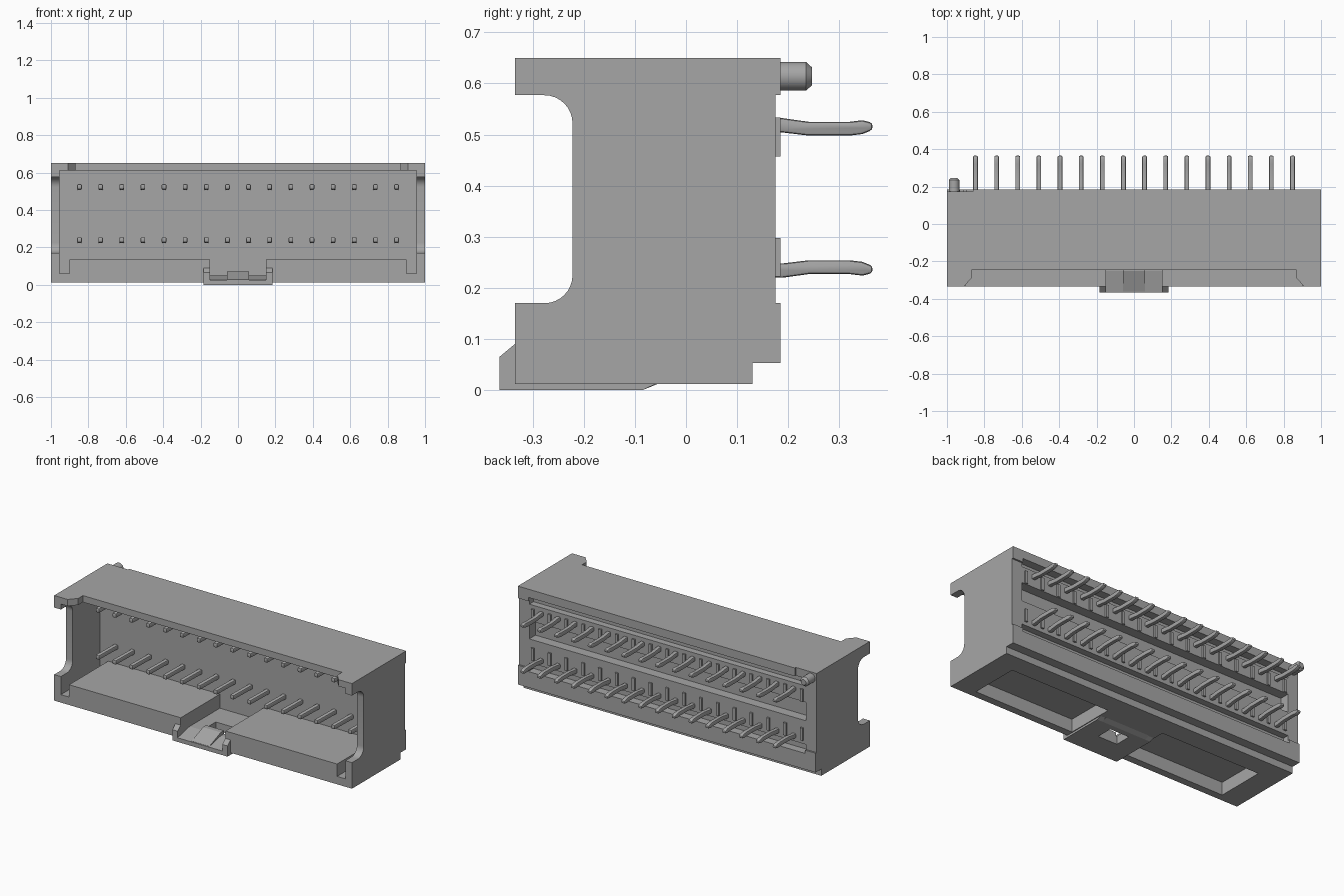
import bpy, bmesh, math
from mathutils import Matrix

if "Cube" in bpy.data.objects:
    bpy.data.objects.remove(bpy.data.objects["Cube"], do_unlink=True)

grey = bpy.data.materials.new("moulded grey")
grey.use_nodes = True
GREY = (0.38, 0.38, 0.38, 1)
grey.diffuse_color = GREY
grey.node_tree.nodes["Principled BSDF"].inputs["Base Color"].default_value = GREY


def finish(name, bm):
    bmesh.ops.recalc_face_normals(bm, faces=bm.faces[:])
    mesh = bpy.data.meshes.new(name)
    bm.to_mesh(mesh)
    bm.free()
    mesh.materials.append(grey)
    obj = bpy.data.objects.new(name, mesh)
    bpy.context.collection.objects.link(obj)
    return obj


def prism(name, points, lo, hi, axis):
    """Extrude a 2D outline along axis: x takes (y, z), y takes (x, z), z takes (x, y)."""
    place = {"x": lambda a, b: (lo, a, b),
             "y": lambda a, b: (a, lo, b),
             "z": lambda a, b: (a, b, lo)}[axis]
    bm = bmesh.new()
    face = bm.faces.new([bm.verts.new(place(a, b)) for a, b in points])
    out = bmesh.ops.extrude_face_region(bm, geom=[face])
    step = [hi - lo if axis == k else 0 for k in "xyz"]
    bmesh.ops.translate(bm, vec=step, verts=[v for v in out["geom"] if isinstance(v, bmesh.types.BMVert)])
    return finish(name, bm)


def box(name, x0, x1, y0, y1, z0, z1):
    return prism(name, [(x0, y0), (x1, y0), (x1, y1), (x0, y1)], z0, z1, "z")


def bake(obj):
    """Apply the object's modifiers."""
    graph = bpy.context.evaluated_depsgraph_get()
    obj.data = bpy.data.meshes.new_from_object(obj.evaluated_get(graph))
    obj.modifiers.clear()


def cut(obj, cutter):
    cutter.hide_render = True
    mod = obj.modifiers.new("cut", "BOOLEAN")
    mod.operation, mod.solver, mod.object = "DIFFERENCE", "EXACT", cutter
    bake(obj)
    bpy.data.objects.remove(cutter, do_unlink=True)


def smooth(obj):
    bpy.ops.object.select_all(action="DESELECT")
    obj.select_set(True)
    bpy.context.view_layer.objects.active = obj
    bpy.ops.object.shade_smooth_by_angle(angle=math.radians(30))


def arc(cy, cz, r, a0, a1, n=8):
    return [(cy + r * math.cos(math.radians(a0 + (a1 - a0) * i / n)),
             cz + r * math.sin(math.radians(a0 + (a1 - a0) * i / n))) for i in range(n + 1)]


# Housing: side outline with the rounded front notch
side = [(-.335, .012), (.13, .012), (.13, .053), (.185, .053), (.185, .17), (.175, .17),
        (.175, .577), (.185, .577), (.185, .65), (-.335, .65), (-.335, .577)]
side += arc(-.277, .522, .055, 90, 0) + arc(-.277, .225, .055, 0, -90) + [(-.335, .17)]
housing = prism("housing", side, -1, 1, "x")

# Front cavity with raised floor and end grooves
half = [(.955, .61), (.955, .06), (.9, .06), (.9, .135)]
cut(housing, prism("cavity_cutter", half + [(-x, z) for x, z in reversed(half)], -.5, .04, "y"))
cut(housing, box("latch_slot_cutter", -.15, .15, -.5, .04, -.1, .3))

# Top wall set back between the end tabs
lip = [(.91, -.5), (.91, -.335), (.87, -.29), (.87, -.245)]
cut(housing, prism("top_edge_cutter", lip + [(-x, y) for x, y in reversed(lip)], .5, .8, "z"))

# Underside pockets
for s in (-1, 1):
    x0, x1 = sorted((s * .19, s * .86))
    cut(housing, box("pocket_cutter", x0, x1, -.29, .01, -.1, .09))

# Rear grooves and the stepped corner below the peg
for z0, z1, depth in ((.555, .6, .04), (.344, .456, .06), (.15, .2, .04)):
    cut(housing, box("groove_cutter", -.93, .93, .175 - depth, .3, z0, z1))
cut(housing, box("corner_cutter", -1.1, -.86, .175, .3, .565, .8))
smooth(housing)

# Latch tongue with its window
latch = prism("latch_plate", [(-.365, 0), (-.085, 0), (-.055, .012), (.05, .012),
                              (.05, .05), (-.25, .05), (-.365, .025)], -.15, .15, "x")
cut(latch, box("window_cutter", -.065, .065, -.22, -.12, -.1, .2))
prism("latch_ramp", [(-.36, .02), (-.22, .02), (-.22, .07), (-.25, .07), (-.36, .027)], -.06, .06, "x")

# Latch cheeks
for s, label in ((-1, "right"), (1, "left")):
    x0, x1 = sorted((s * .15, s * .185))
    prism("latch_cheek_" + label, [(-.365, 0), (-.085, 0), (-.055, .014), (-.33, .014),
                                   (-.33, .092), (-.335, .09), (-.365, .065)], x0, x1, "x")

# Contact pins: two mirrored rows
PITCH = .113
lower = [(-.14, .227), (.17, .22), (.19, .22), (.24, .227), (.32, .227), (.345, .224), (.365, .229),
         (.365, .243), (.345, .251), (.32, .254), (.24, .254), (.19, .248), (.17, .248), (-.14, .254)]
for row, outline in (("lower", lower), ("upper", [(y, .765 - z if y < 0 else .752 - z) for y, z in lower])):
    pin = prism(row + "_pin", outline, -.0125, .0125, "x")
    mod = pin.modifiers.new("rounding", "BEVEL")
    mod.width, mod.segments, mod.limit_method = .006, 2, "ANGLE"
    mod.angle_limit = math.radians(50)
    bake(pin)
    smooth(pin)
    for i in range(16):
        item = pin if i == 0 else pin.copy()
        if i:
            bpy.context.collection.objects.link(item)
        item.location.x = (i - 7.5) * PITCH

# Rear ribs between the pins
for row, z0, z1 in (("lower", .222, .298), ("upper", .457, .533)):
    rib = box(row + "_rib", -.009, .009, .165, .185, z0, z1)
    for i in range(17):
        item = rib if i == 0 else rib.copy()
        if i:
            bpy.context.collection.objects.link(item)
        item.location.x = (i - 8) * PITCH

# Locating peg with tapered tip
bm = bmesh.new()
for y0, y1, r0, r1 in ((.165, .235, .028, .028), (.235, .247, .028, .017)):
    bmesh.ops.create_cone(bm, cap_ends=True, segments=32, radius1=r0, radius2=r1, depth=y1 - y0,
                          matrix=Matrix.Translation((-.962, (y0 + y1) / 2, .614))
                          @ Matrix.Rotation(-math.pi / 2, 4, "X"))
smooth(finish("locating_peg", bm))
